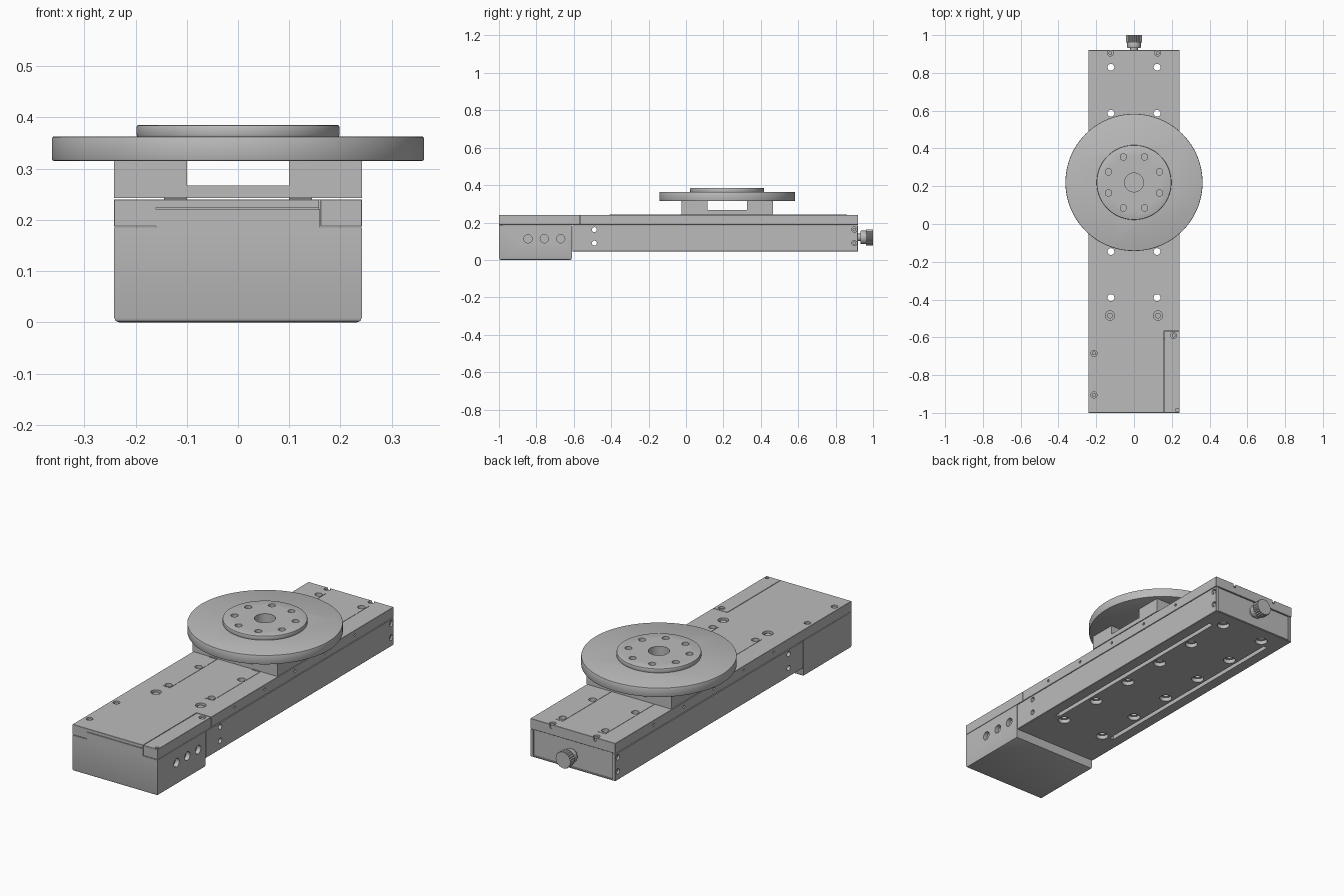
import bpy, bmesh, math
from mathutils import Matrix, Vector

if "Cube" in bpy.data.objects:
    bpy.data.objects.remove(bpy.data.objects["Cube"])

grey = bpy.data.materials.new("machined grey")
grey.use_nodes = True
grey.diffuse_color = (0.5, 0.5, 0.5, 1)
grey.node_tree.nodes["Principled BSDF"].inputs["Base Color"].default_value = (0.5, 0.5, 0.5, 1)
parts = []


def to_object(name, bm, keep=True):
    bmesh.ops.recalc_face_normals(bm, faces=bm.faces[:])
    mesh = bpy.data.meshes.new(name)
    bm.to_mesh(mesh)
    bm.free()
    mesh.materials.append(grey)
    ob = bpy.data.objects.new(name, mesh)
    bpy.context.collection.objects.link(ob)
    if keep:
        parts.append(ob)
    return ob


def add_box(bm, lo, hi):
    lo, hi = Vector(lo), Vector(hi)
    m = Matrix.Translation((lo + hi) / 2) @ Matrix.Diagonal((*(hi - lo), 1))
    return bmesh.ops.create_cube(bm, size=1, matrix=m)["verts"]


def add_cyl(bm, start, end, r, sides=32):
    start, end = Vector(start), Vector(end)
    d = end - start
    m = Matrix.Translation((start + end) / 2) @ d.to_track_quat("Z", "Y").to_matrix().to_4x4()
    return bmesh.ops.create_cone(bm, cap_ends=True, segments=sides, radius1=r, radius2=r,
                                 depth=d.length, matrix=m)["verts"]


def box(name, lo, hi, bevel=0, pick=None, segments=2):
    bm = bmesh.new()
    add_box(bm, lo, hi)
    if bevel:
        edges = [e for e in bm.edges if pick is None or all(pick(v.co) for v in e.verts)]
        bmesh.ops.bevel(bm, geom=edges, offset=bevel, segments=segments, profile=0.5, affect="EDGES")
    return to_object(name, bm)


def cylinder(name, start, end, r, bevel=0, sides=32):
    bm = bmesh.new()
    add_cyl(bm, start, end, r, sides)
    if bevel:
        rims = [e for e in bm.edges if any(len(f.verts) > 4 for f in e.link_faces)]
        bmesh.ops.bevel(bm, geom=rims, offset=bevel, segments=2, profile=0.5, affect="EDGES")
    return to_object(name, bm)


def cut(targets, cylinders=(), boxes=()):
    """Subtract a set of separate cylinders and boxes from each target."""
    bm = bmesh.new()
    for c in cylinders:
        add_cyl(bm, *c)
    for b in boxes:
        add_box(bm, *b)
    cutter = to_object("cutter", bm, keep=False)
    cutter.hide_render = True
    for ob in targets:
        mod = ob.modifiers.new("cut", "BOOLEAN")
        mod.operation, mod.solver, mod.object = "DIFFERENCE", "EXACT", cutter
        bpy.context.view_layer.update()
        mesh = bpy.data.meshes.new_from_object(ob.evaluated_get(bpy.context.evaluated_depsgraph_get()))
        ob.modifiers.clear()
        ob.data = mesh
    bpy.data.objects.remove(cutter)


W, FRONT, BACK = 0.242, -1.0, 0.92
BASE, SEAM, TOP = 0.045, 0.185, 0.24
CY = 0.22

# Main housings
rail = box("rail_body", (-W, -0.608, BASE), (W, BACK, SEAM), 0.002, segments=1)
motor = box("motor_housing", (-W, FRONT, 0), (W, -0.61, SEAM), 0.01, lambda v: v.z < 0.01)
tongue = box("housing_front_tongue", (-0.16, FRONT, SEAM - 0.002), (0.16, -0.98, 0.221))
cover = box("top_cover", (-W, FRONT, SEAM + 0.002), (W, BACK, TOP), 0.001, segments=1)
corner = box("corner_access_block", (0.161, FRONT, SEAM + 0.002), (W, -0.566, TOP), 0.001, segments=1)
strips = [box(f"belt_strip_{n}", (x - 0.022, -0.41, TOP - 0.003), (x + 0.022, 0.86, TOP + 0.0015))
          for n, x in (("right", -0.122), ("left", 0.122))]

# Cover notches for the corner block and the front tongue
cut([cover], boxes=[((0.158, -1.1, 0.1), (0.3, -0.563, 0.3))])
cut([cover], boxes=[((-0.1605, -1.1, 0.1), (0.1605, -0.979, 0.224))])

# Vertical mounting holes with counterbores underneath
mount_y = [-0.39 + 0.244 * i for i in range(6)]
spots = [(s * 0.122, y) for s in (-1, 1) for y in mount_y]
cut([rail, cover] + strips, [((x, y, 0), (x, y, 0.3), 0.018) for x, y in spots])
cut([rail], [((x, y, 0), (x, y, 0.065), 0.03) for x, y in spots],
    [((s * 0.175 - 0.011, -0.38, 0), (s * 0.175 + 0.011, 0.8, 0.075)) for s in (-1, 1)])

# Small screws on the top, recessed in blind holes
screws = [(-0.125, 0.905), (0.125, 0.905), (-0.212, -0.685), (-0.212, -0.905)]
big = [(-0.127, -0.485), (0.127, -0.485)]
cut([cover], [((x, y, 0.22), (x, y, 0.3), 0.016) for x, y in screws]
    + [((x, y, 0.2), (x, y, 0.3), 0.025) for x, y in big])
cut([corner], [((0.21, -0.59, 0.22), (0.21, -0.59, 0.3), 0.016),
               ((0.229, -0.985, 0.22), (0.229, -0.985, 0.3), 0.009)])
for i, (x, y) in enumerate(screws + [(0.21, -0.59)]):
    cylinder(f"cover_screw_{i + 1}", (x, y, 0.215), (x, y, 0.234), 0.010, sides=16)
for i, (x, y) in enumerate(big):
    cylinder(f"large_screw_{i + 1}", (x, y, 0.195), (x, y, 0.234), 0.015, sides=24)

# Side holes: through holes, end screws, dowel dots and connector ports
cut([rail], [((-0.3, -0.49, z), (0.3, -0.49, z), 0.013) for z in (0.09, 0.162)]
    + [((s * 0.225, 0.9, z), (s * 0.3, 0.9, z), 0.014) for s in (-1, 1) for z in (0.09, 0.162)])
cut([cover], [((s * 0.235, -0.37 + 0.244 * i, 0.216), (s * 0.3, -0.37 + 0.244 * i, 0.216), 0.007, 16)
              for s in (-1, 1) for i in range(5)])
cut([motor], [((0.22, -0.845 + 0.0875 * i, 0.113), (0.3, -0.845 + 0.0875 * i, 0.113), 0.022)
              for i in range(3)])
for s, side in ((-1, "right"), (1, "left")):
    for z, level in ((0.09, "lower"), (0.162, "upper")):
        cylinder(f"end_screw_{side}_{level}", (s * 0.22, 0.9, z), (s * 0.236, 0.9, z), 0.009, sides=16)

# Inset end plate and hand knob
cut([rail], boxes=[((-0.226, 0.914, 0.052), (0.226, 1, 0.2))])
cylinder("knob_neck", (0, 0.9, 0.12), (0, 0.94, 0.12), 0.02)
cylinder("knob_collar", (0, 0.932, 0.12), (0, 0.967, 0.12), 0.036, 0.003)
bm = bmesh.new()
verts = add_cyl(bm, (0, 0.962, 0.12), (0, 1, 0.12), 0.043, 48)
for v in verts:
    angle = math.atan2(v.co.z - 0.12, v.co.x)
    if round(angle / math.tau * 48) % 2:
        v.co.x *= 0.93
        v.co.z = 0.12 + (v.co.z - 0.12) * 0.93
to_object("hand_knob", bm)

# Carriage: feet on the strips, base plate and four posts
for s, side in ((-1, "right"), (1, "left")):
    box(f"carriage_foot_{side}", (s * 0.122 - 0.022, -0.03, TOP), (s * 0.122 + 0.022, 0.46, 0.245))
box("carriage_plate", (-W, -0.025, 0.243), (W, 0.465, 0.267))
for sx, side in ((-1, "right"), (1, "left")):
    for sy, end in ((-1, "front"), (1, "back")):
        xs = sorted((sx * 0.1, sx * W))
        ys = sorted((CY + sy * 0.105, CY + sy * 0.245))
        box(f"post_{end}_{side}", (xs[0], ys[0], 0.266), (xs[1], ys[1], 0.316), 0.03,
            lambda v: abs(v.x) < 0.11 and abs(v.y - CY) < 0.11, segments=6)

# Round table with a drilled hub
table = cylinder("round_table", (0, CY, 0.315), (0, CY, 0.363), 0.363, 0.004, 128)
hub = cylinder("table_hub", (0, CY, 0.362), (0, CY, 0.385), 0.198, 0.004, 96)
bolts = [(0.146 * math.cos(a), CY + 0.146 * math.sin(a))
         for a in (math.radians(22.5 + 45 * i) for i in range(8))]
cut([table, hub], [((0, CY, 0.3), (0, CY, 0.4), 0.05, 48)]
    + [((x, y, 0.33), (x, y, 0.4), 0.017, 24) for x, y in bolts])

# Smooth shading on the curved walls
bpy.ops.object.select_all(action="DESELECT")
for ob in parts:
    ob.select_set(True)
bpy.context.view_layer.objects.active = parts[0]
bpy.ops.object.shade_smooth_by_angle(angle=math.radians(35))
